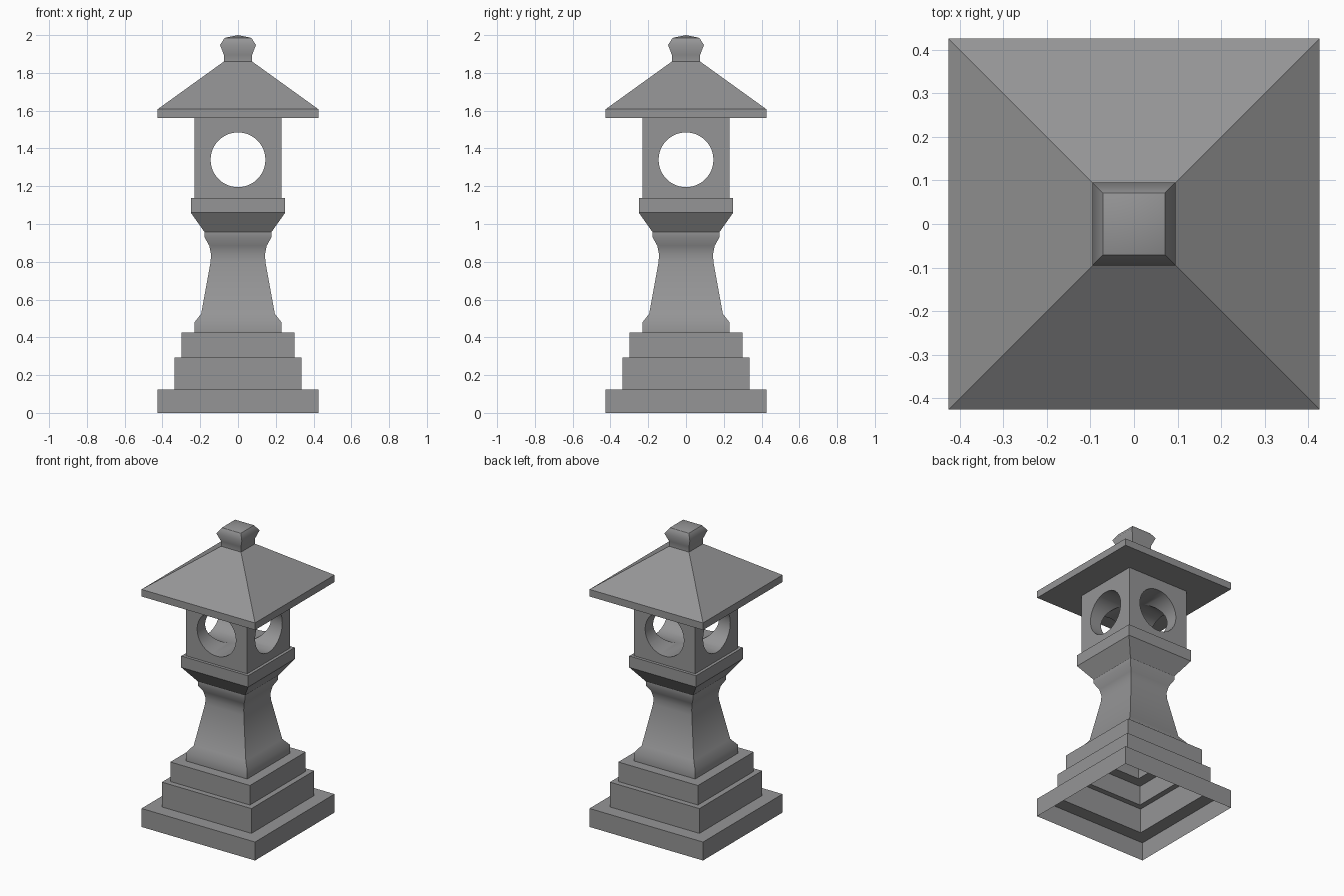
import bpy, bmesh, math

if "Cube" in bpy.data.objects:
    bpy.data.objects.remove(bpy.data.objects["Cube"])

stone = bpy.data.materials.new("grey_stone")
stone.diffuse_color = (0.3, 0.3, 0.305, 1)
stone.use_nodes = True
stone.node_tree.nodes["Principled BSDF"].inputs["Base Color"].default_value = stone.diffuse_color


def square_shell(name, profile, limit=25, cap=False):
    """Sweep a (half width, height) profile round a square; both ends stay open unless capped."""
    bm = bmesh.new()
    rings = [[bm.verts.new((sx * w, sy * w, z))
              for sx, sy in ((-1, -1), (1, -1), (1, 1), (-1, 1))]
             for w, z in profile]
    for lo, hi in zip(rings, rings[1:]):
        for i in range(4):
            j = (i + 1) % 4
            bm.faces.new((lo[i], lo[j], hi[j], hi[i]))
    if cap:  # shallow pyramid on top
        tip = bm.verts.new((0, 0, 2.0))
        for i in range(4):
            bm.faces.new((rings[-1][i], rings[-1][(i + 1) % 4], tip))
    bm.normal_update()
    for f in bm.faces:
        f.smooth = True
    for e in bm.edges:
        e.smooth = e.calc_face_angle(math.pi) < math.radians(limit)
    me = bpy.data.meshes.new(name)
    bm.to_mesh(me)
    bm.free()
    me.materials.append(stone)
    ob = bpy.data.objects.new(name, me)
    bpy.context.collection.objects.link(ob)
    return ob


# Stepped hollow base
square_shell("base_steps", [(.425, 0), (.425, .125), (.335, .125), (.335, .293),
                            (.298, .293), (.298, .425), (.23, .425)])
# Waisted pillar
square_shell("pillar", [(.23, .425), (.23, .48), (.195, .525), (.145, .80), (.143, .84),
                        (.152, .885), (.177, .93), (.177, .957)], 60)
# Flared platform
square_shell("platform", [(.177, .957), (.25, 1.06), (.25, 1.137), (.22, 1.137)])
# Roof with eave
square_shell("roof", [(.22, 1.56), (.425, 1.56), (.425, 1.608), (.075, 1.86)])
# Finial
square_shell("finial", [(.075, 1.86), (.075, 1.895), (.095, 1.948), (.071, 1.985)], 60)
square_shell("finial_cap", [(.071, 1.985), (.07, 1.9855)], 25, True)

# Lamp house: solid block pierced by two crossing round openings
bpy.ops.mesh.primitive_cube_add(size=1, location=(0, 0, 1.3485))
lamp = bpy.context.object
lamp.name = "lamp_house"
lamp.scale = (.46, .46, .423)
bpy.ops.object.transform_apply(location=True, rotation=True, scale=True)
lamp.data.materials.append(stone)
for name, rot in (("cutter_front", (math.pi / 2, 0, 0)), ("cutter_side", (0, math.pi / 2, 0))):
    bpy.ops.mesh.primitive_cylinder_add(vertices=48, radius=.145, depth=.7,
                                        location=(0, 0, 1.34), rotation=rot)
    cutter = bpy.context.object
    cutter.name = name
    cutter.data.materials.append(stone)
    mod = lamp.modifiers.new(name, 'BOOLEAN')
    mod.operation = 'DIFFERENCE'
    mod.solver = 'EXACT'
    mod.object = cutter
    bpy.context.view_layer.objects.active = lamp
    bpy.ops.object.modifier_apply(modifier=name)
    bpy.data.objects.remove(cutter)

# Smooth the openings, keep the block edges sharp
bpy.ops.object.select_all(action='DESELECT')
lamp.select_set(True)
bpy.context.view_layer.objects.active = lamp
bpy.ops.object.shade_smooth_by_angle(angle=math.radians(25))
